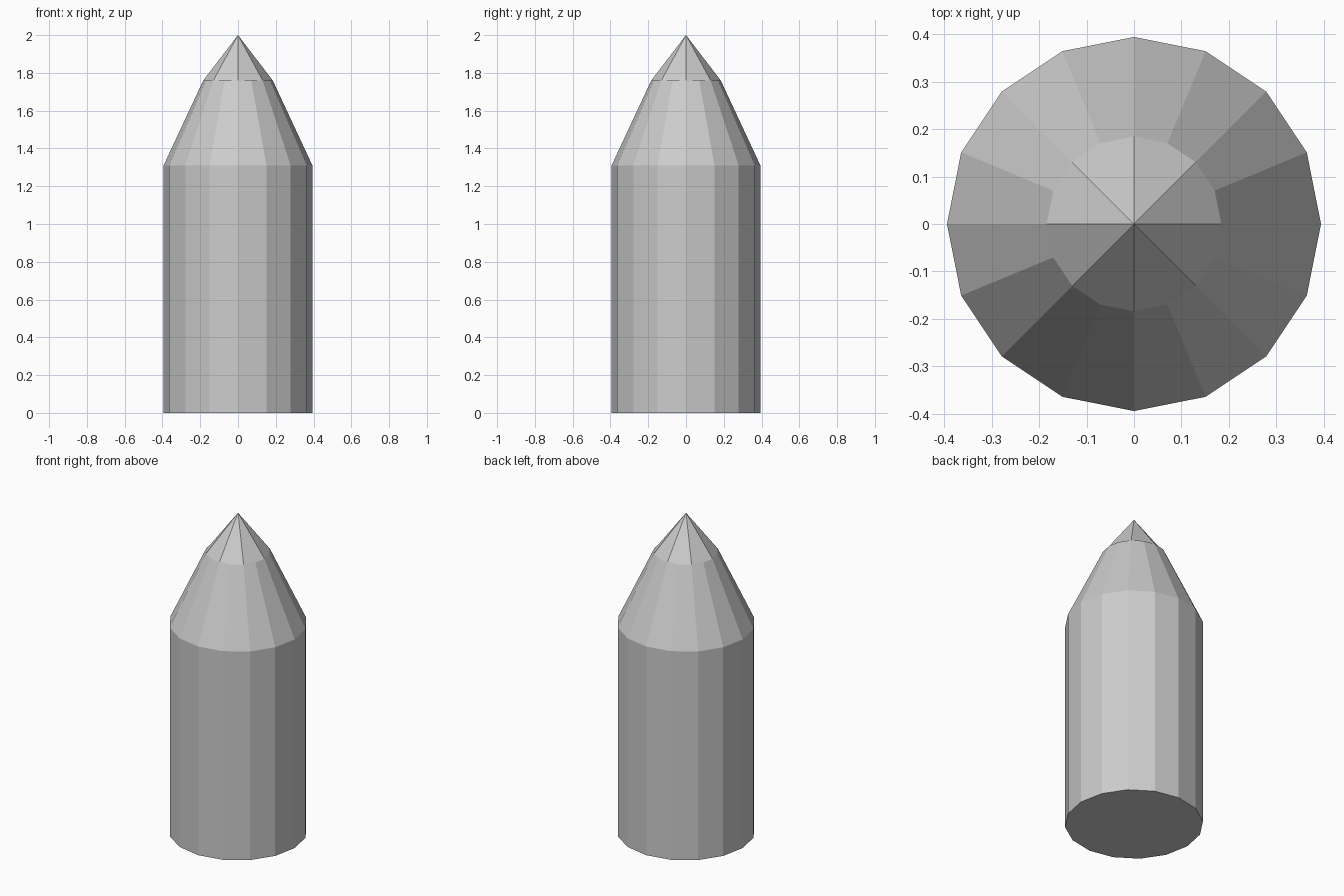
import bpy, bmesh, math

if "Cube" in bpy.data.objects:
    bpy.data.objects.remove(bpy.data.objects["Cube"])

SIDES = 16
# body bottom, shoulder, start of the tip: (radius, z)
PROFILE = [(0.394, 0.0), (0.394, 1.31), (0.184, 1.76)]
TIP_Z = 2.0

bm = bmesh.new()


def ring(radius, z):
    return [bm.verts.new((radius * math.cos(2 * math.pi * i / SIDES),
                          radius * math.sin(2 * math.pi * i / SIDES), z))
            for i in range(SIDES)]


rings = [ring(r, z) for r, z in PROFILE]

# flat base
bm.faces.new(rings[0][::-1])

# straight body and tapered shoulder
for low, high in zip(rings, rings[1:]):
    for i in range(SIDES):
        j = (i + 1) % SIDES
        bm.faces.new((low[i], low[j], high[j], high[i]))

# pointed tip: eight quads, each spanning two ring edges
apex = bm.verts.new((0, 0, TIP_Z))
top = rings[-1]
for i in range(0, SIDES, 2):
    bm.faces.new((top[i], top[i + 1], top[(i + 2) % SIDES], apex))

mesh = bpy.data.meshes.new("pointed_post")
bm.to_mesh(mesh)
bm.free()
post = bpy.data.objects.new("pointed_post", mesh)
bpy.context.collection.objects.link(post)
